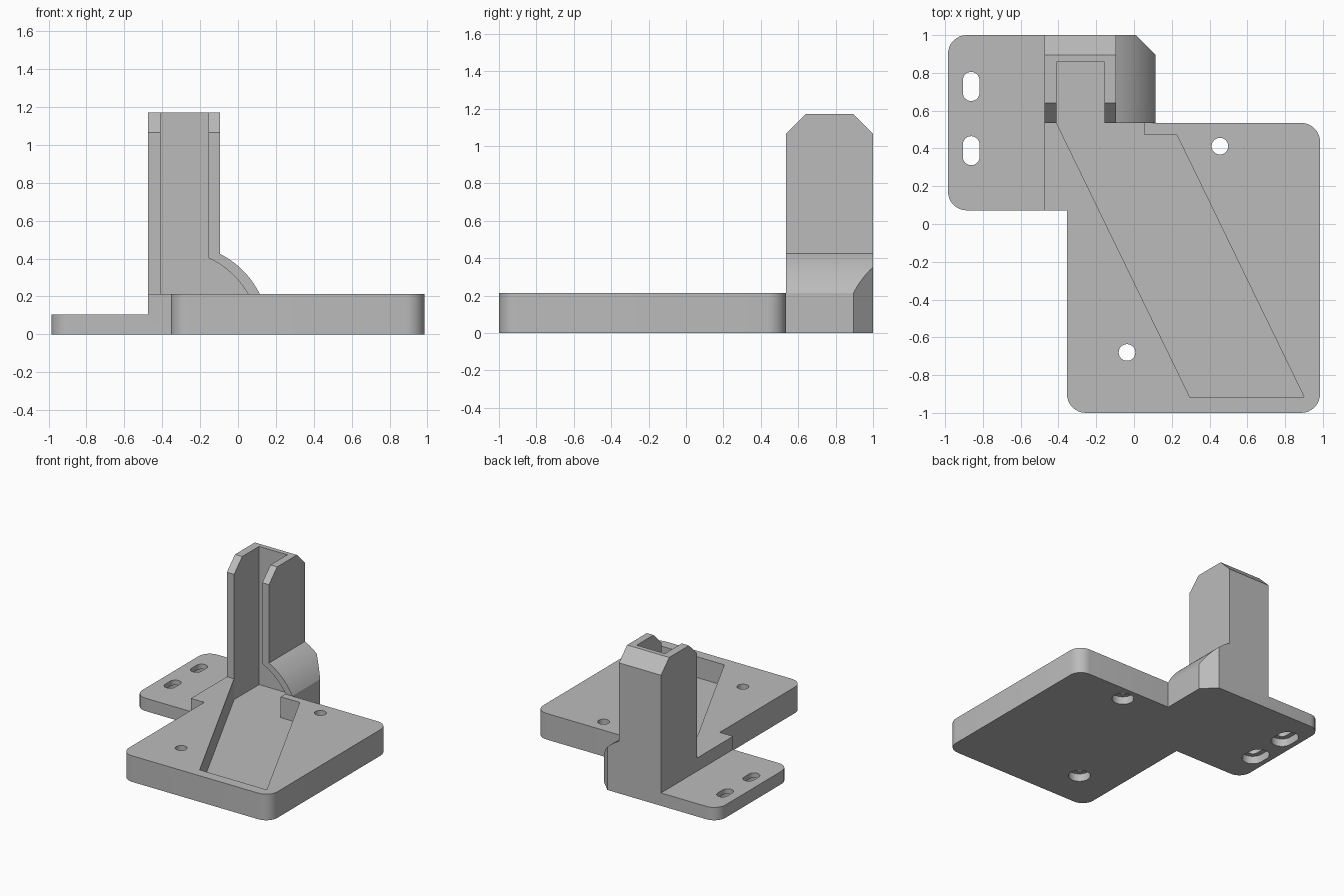
import bpy, bmesh
from math import sin, cos, pi
from mathutils import Vector

old = bpy.data.objects.get("Cube")
if old:
    bpy.data.objects.remove(old, do_unlink=True)

grey = bpy.data.materials.new("plain grey")
grey.use_nodes = True
grey.diffuse_color = (0.5, 0.5, 0.5, 1)
grey.node_tree.nodes["Principled BSDF"].inputs["Base Color"].default_value = grey.diffuse_color

PLACE = {"x": lambda a, b, h: (h, a, b),
         "y": lambda a, b, h: (a, h, b),
         "z": lambda a, b, h: (a, b, h)}


def prism(name, outline, lo, hi, axis="z"):
    """Extrude a 2D outline along an axis."""
    bm = bmesh.new()
    face = bm.faces.new([bm.verts.new(PLACE[axis](a, b, lo)) for a, b in outline])
    ext = bmesh.ops.extrude_face_region(bm, geom=[face])
    move = Vector(PLACE[axis](0, 0, hi - lo))
    bmesh.ops.translate(bm, vec=move, verts=[v for v in ext["geom"] if isinstance(v, bmesh.types.BMVert)])
    bmesh.ops.recalc_face_normals(bm, faces=bm.faces)
    mesh = bpy.data.meshes.new(name)
    bm.to_mesh(mesh)
    bm.free()
    mesh.materials.append(grey)
    obj = bpy.data.objects.new(name, mesh)
    bpy.context.collection.objects.link(obj)
    return obj


def combine(target, tool, operation="DIFFERENCE"):
    """Apply a boolean and discard the tool object."""
    tool.hide_render = True
    mod = target.modifiers.new("cut", "BOOLEAN")
    mod.object, mod.operation, mod.solver = tool, operation, "EXACT"
    bpy.ops.object.select_all(action="DESELECT")
    bpy.context.view_layer.objects.active = target
    target.select_set(True)
    bpy.ops.object.modifier_apply(modifier=mod.name)
    bpy.data.objects.remove(tool, do_unlink=True)


def corner(x, y, start, r=0.1, n=8):
    """Rounded corner of a counter-clockwise outline; x, y is the arc centre."""
    return [(x + r * cos(start + pi / 2 * i / n), y + r * sin(start + pi / 2 * i / n)) for i in range(n + 1)]


def bulge(p, q, sag, n=14):
    """Shallow outward curve from p to q."""
    p, q = Vector(p), Vector(q)
    out = Vector((p.y - q.y, q.x - p.x)).normalized()
    return [tuple(p.lerp(q, i / n) + out * sag * (1 - (2 * i / n - 1) ** 2)) for i in range(n + 1)]


def slot(x, y, r, half=0.0, n=16):
    """Circle, or a slot along y when half is above zero."""
    top = [(x + r * cos(pi * i / n), y + half + r * sin(pi * i / n)) for i in range(n + 1)]
    low = [(x - r * cos(pi * i / n), y - half - r * sin(pi * i / n)) for i in range(n + 1)]
    return top + low if half else top[:-1] + low[:-1]


BASE, STEP, FLOOR, TOP = 0.213, 0.105, 0.043, 1.17
LEFT, RIGHT, FRONT = -0.475, -0.095, 0.535

# Base slab with rounded corners, and the lower side flange
outline = (corner(-0.885, 0.172, pi) + [(-0.355, 0.072)]
           + corner(-0.255, -0.9, pi) + corner(0.885, -0.9, -pi / 2)
           + corner(0.885, FRONT - 0.1, 0)
           + [(0.115, FRONT), (0.115, 0.895), (0.01, 1)]
           + corner(-0.885, 0.9, pi / 2))
bracket = prism("mounting_bracket", outline, 0, BASE)
combine(bracket, prism("flange_step", [(-1.2, -0.2), (LEFT, -0.2), (LEFT, 1.2), (-1.2, 1.2)], STEP, 0.5))

# Upright with a curved foot
profile = ([(LEFT, 0.1), (LEFT, TOP), (RIGHT, TOP)]
           + bulge((RIGHT, 0.425), (0.115, BASE), 0.024) + [(0.115, 0.1)])
tower = prism("tower", profile, FRONT, 1, "y")
for edge, inward in ((FRONT, 1), (1, -1)):
    wedge = [(edge - inward * 0.1, TOP - 0.205), (edge + inward * 0.205, TOP + 0.1),
             (edge - inward * 0.1, TOP + 0.1)]
    combine(tower, prism("top_chamfer", wedge, -0.7, 0.3, "x"))
combine(tower, prism("foot_chamfer", [(0.215, 0.795), (0.215, 1.1), (-0.09, 1.1)], -0.1, 0.6))
combine(bracket, tower, "UNION")

# Channel inside the upright, open to the front and top
channel = ([(-0.41, FLOOR), (-0.41, 1.4), (-0.155, 1.4)]
           + bulge((-0.155, 0.403), (0.053, BASE), 0.022) + [(0.053, FLOOR)])
combine(bracket, prism("channel", channel, FRONT - 0.002, 0.857, "y"))

# Slanted recess in the base
recess = [(-0.41, 0.54), (-0.41, FRONT), (0.295, -0.915), (0.9, -0.915),
          (0.225, 0.475), (0.053, 0.475), (0.053, 0.54)]
combine(bracket, prism("recess", recess, FLOOR, BASE + 0.005))

# Screw holes and slots, counterbored underneath
for x, y, half in ((0.455, 0.412, 0), (-0.037, -0.68, 0), (-0.862, 0.728, 0.033), (-0.862, 0.388, 0.033)):
    combine(bracket, prism("hole", slot(x, y, 0.044, half), -0.1, 0.4))
    combine(bracket, prism("counterbore", slot(x, y, 0.082, half), -0.1, 0.064))

bpy.ops.object.select_all(action="DESELECT")
bpy.context.view_layer.objects.active = bracket
bracket.select_set(True)
bpy.ops.object.shade_smooth_by_angle(angle=0.47)
